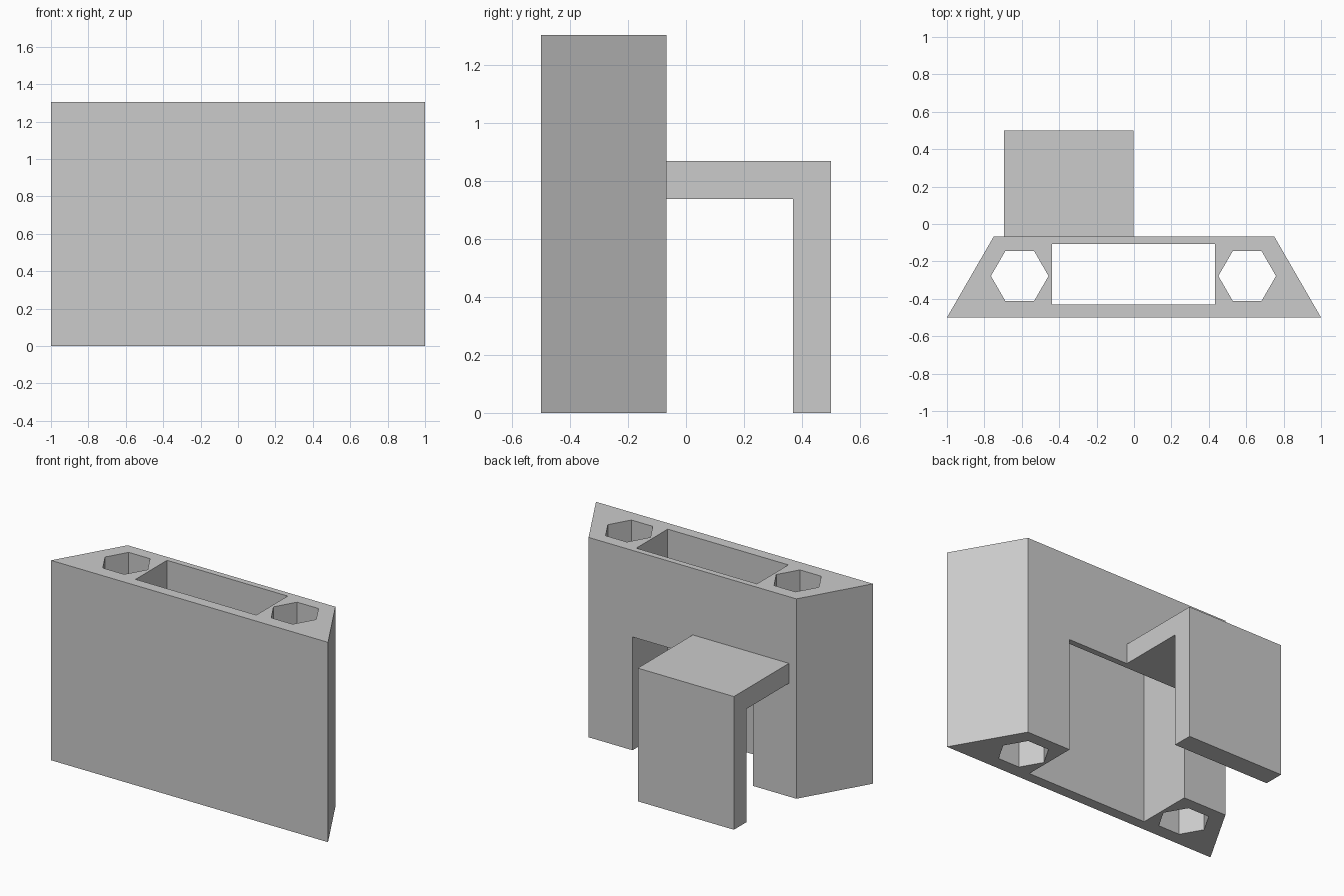
import bpy
import bmesh
from math import cos, sin, pi
from mathutils import Vector

cube = bpy.data.objects.get("Cube")
if cube:
    bpy.data.objects.remove(cube, do_unlink=True)

HEIGHT = 1.304
BACK_Y = -0.067      # rear face of the block
HOOK_Z = 0.739       # underside of the hook and top of the rear notch
OVER = 0.1           # overshoot of the cutters

grey = bpy.data.materials.new("plain grey")
grey.use_nodes = True
colour = (0.6, 0.6, 0.6, 1)
grey.diffuse_color = colour
grey.node_tree.nodes["Principled BSDF"].inputs["Base Color"].default_value = colour


def prism(name, points, sweep):
    """Extrude a closed outline along a vector into a solid."""
    bm = bmesh.new()
    face = bm.faces.new([bm.verts.new(p) for p in points])
    result = bmesh.ops.extrude_face_region(bm, geom=[face], use_keep_orig=True)
    moved = [v for v in result["geom"] if isinstance(v, bmesh.types.BMVert)]
    bmesh.ops.translate(bm, verts=moved, vec=Vector(sweep))
    bmesh.ops.recalc_face_normals(bm, faces=bm.faces)
    mesh = bpy.data.meshes.new(name)
    bm.to_mesh(mesh)
    bm.free()
    mesh.materials.append(grey)
    obj = bpy.data.objects.new(name, mesh)
    bpy.context.collection.objects.link(obj)
    return obj


def side_prism(name, profile, x0, x1):
    """Extrude a (y, z) side profile from x0 to x1."""
    return prism(name, [(x0, y, z) for y, z in profile], (x1 - x0, 0, 0))


def cut(target, cutter):
    mod = target.modifiers.new(cutter.name, 'BOOLEAN')
    mod.operation = 'DIFFERENCE'
    mod.solver = 'EXACT'
    mod.object = cutter
    cutter.hide_render = True
    bpy.context.view_layer.objects.active = target
    bpy.ops.object.modifier_apply(modifier=mod.name)
    bpy.data.objects.remove(cutter, do_unlink=True)


# Trapezoid block
outline = [(-1, -0.5), (1, -0.5), (0.75, BACK_Y), (-0.75, BACK_Y)]
block = prism("block", [(x, y, 0) for x, y in outline], (0, 0, HEIGHT))

# Full-height slot that opens through the rear wall below the hook
slot = [(-0.43, -OVER), (OVER, -OVER), (OVER, HOOK_Z),
        (-0.106, HOOK_Z), (-0.106, HEIGHT + OVER), (-0.43, HEIGHT + OVER)]
cut(block, side_prism("slot_cutter", slot, -0.438, 0.433))

# Hexagonal through holes
for cx in (-0.611, 0.605):
    ring = [(cx + 0.154 * cos(i * pi / 3), -0.278 + 0.154 * sin(i * pi / 3), -OVER)
            for i in range(6)]
    cut(block, prism("hex_cutter", ring, (0, 0, HEIGHT + 2 * OVER)))

# Rear hook
hook = [(BACK_Y, HOOK_Z), (0.37, HOOK_Z), (0.37, 0), (0.5, 0),
        (0.5, 0.869), (BACK_Y, 0.869)]
side_prism("rear_hook", hook, -0.696, -0.002)
